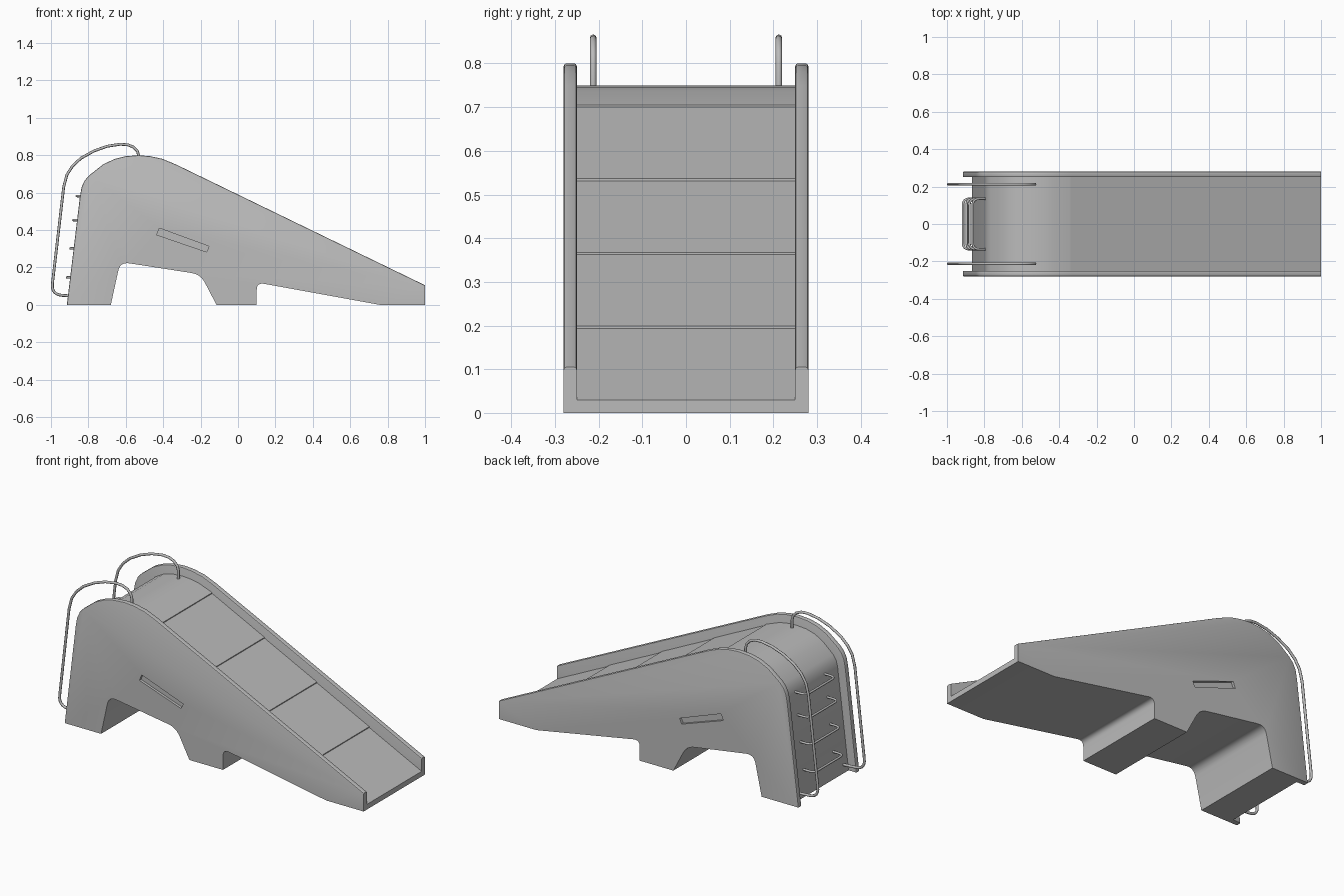
import bpy, bmesh
from mathutils import Vector

cube = bpy.data.objects.get("Cube")
if cube:
    bpy.data.objects.remove(cube)

grey = bpy.data.materials.new("plain_grey")
grey.use_nodes = True
grey.diffuse_color = (0.5, 0.5, 0.5, 1)
grey.node_tree.nodes["Principled BSDF"].inputs["Base Color"].default_value = (0.5, 0.5, 0.5, 1)

HALF_CORE, HALF_WIDTH, EDGE = 0.25, 0.28, 0.006


def add_object(name, data):
    obj = bpy.data.objects.new(name, data)
    bpy.context.collection.objects.link(obj)
    data.materials.append(grey)
    return obj


def activate(obj):
    bpy.ops.object.select_all(action='DESELECT')
    obj.select_set(True)
    bpy.context.view_layer.objects.active = obj


def fillet(a, corner, b, cut, steps=6):
    """Rounded corner between the directions to a and b."""
    a, c, b = Vector(a), Vector(corner), Vector(b)
    p, q = c + (a - c).normalized() * cut, c + (b - c).normalized() * cut
    ts = [i / steps for i in range(steps + 1)]
    return [tuple(p * (1 - t) ** 2 + c * 2 * t * (1 - t) + q * t * t) for t in ts]


def extrude_profile(name, profile, y0, y1, rim=0):
    """Prism of an x-z outline; the first rim outline edges are bevelled."""
    bm = bmesh.new()
    face = bm.faces.new([bm.verts.new((x, y0, z)) for x, z in profile])
    grown = bmesh.ops.extrude_face_region(bm, geom=[face])["geom"]
    bmesh.ops.translate(bm, vec=(0, y1 - y0, 0),
                        verts=[v for v in grown if isinstance(v, bmesh.types.BMVert)])
    bmesh.ops.recalc_face_normals(bm, faces=bm.faces)
    if rim:
        keys = [(round(x, 5), round(z, 5)) for x, z in profile[:rim + 1]]
        key = lambda v: (round(v.co.x, 5), round(v.co.z, 5))
        edges = [e for e in bm.edges if key(e.verts[0]) != key(e.verts[1])
                 and all(key(v) in keys for v in e.verts)]
        bmesh.ops.bevel(bm, geom=edges, offset=EDGE, segments=2, profile=0.5,
                        affect='EDGES', clamp_overlap=True)
    mesh = bpy.data.meshes.new(name)
    bm.to_mesh(mesh)
    bm.free()
    return add_object(name, mesh)


def smooth(obj):
    activate(obj)
    bpy.ops.object.shade_smooth_by_angle(angle=0.6)


def tube(name, points, radius=0.0075):
    curve = bpy.data.curves.new(name, 'CURVE')
    curve.dimensions = '3D'
    curve.bevel_depth = radius
    curve.bevel_resolution = 2
    curve.use_fill_caps = True
    spline = curve.splines.new('POLY')
    spline.points.add(len(points) - 1)
    for point, co in zip(spline.points, points):
        point.co = (*co, 1)
    spline.use_smooth = True
    return add_object(name, curve)


# Underside with its two arches, running from the chute end to the ladder foot
underside = [(1, 0), (0.76, 0)]
underside += fillet((0.76, 0), (0.1, 0.12), (0.1, 0), 0.04)
underside += [(0.1, 0), (-0.115, 0)]
underside += fillet((-0.115, 0), (-0.2, 0.163), (-0.625, 0.23), 0.05)
underside += fillet((-0.2, 0.163), (-0.63, 0.23), (-0.68, 0), 0.05)
underside += [(-0.68, 0)]

# Side walls with rounded rims and a shallow slanted grip slot
rim = [(-0.915, 0), (-0.845, 0.58), (-0.836, 0.63), (-0.82, 0.665), (-0.795, 0.693),
       (-0.72, 0.752), (-0.66, 0.78), (-0.6, 0.795), (-0.53, 0.8), (-0.47, 0.795),
       (-0.405, 0.781), (-0.33, 0.75), (1, 0.105)]
slot = [(-0.42, 0.41), (-0.155, 0.313), (-0.168, 0.283), (-0.435, 0.375)]
for side, name in ((1, "left"), (-1, "right")):
    wall = extrude_profile(name + "_side_wall", rim + underside,
                           side * HALF_CORE, side * HALF_WIDTH, len(rim) - 1)
    cutter = extrude_profile("slot_cutter", slot, side * 0.265, side * 0.3)
    cut = wall.modifiers.new("grip_slot", 'BOOLEAN')
    cut.object, cut.solver = cutter, 'EXACT'
    activate(wall)
    bpy.ops.object.modifier_apply(modifier=cut.name)
    bpy.data.objects.remove(cutter)
    smooth(wall)

# Core: ladder face, curved platform and a chute of four lapped panels
core = [(-0.865, 0), (-0.795, 0.58), (-0.786, 0.615), (-0.765, 0.645), (-0.7, 0.702),
        (-0.65, 0.73), (-0.595, 0.745), (-0.53, 0.75), (-0.475, 0.746),
        (-0.425, 0.737), (-0.34, 0.705)]
PANELS, LAP = 4, 0.005
start, end = Vector((-0.34, 0.705)), Vector((1, 0.03))
for i in range(PANELS):
    a, b = start.lerp(end, i / PANELS), start.lerp(end, (i + 1) / PANELS)
    core += [(a.x, a.y - LAP), tuple(b)]
smooth(extrude_profile("slide_body", core + underside, -HALF_CORE, HALF_CORE))

# Hand rails looping from the platform down to the ladder foot
rail = [(-0.53, 0.74), (-0.53, 0.795), (-0.538, 0.822), (-0.56, 0.844), (-0.59, 0.856),
        (-0.63, 0.859), (-0.7, 0.848), (-0.77, 0.823), (-0.84, 0.784), (-0.885, 0.742),
        (-0.915, 0.695), (-0.932, 0.63)]
rail += fillet((-0.932, 0.63), (-0.999, 0.055), (-0.85, 0.045), 0.06)
rail += [(-0.85, 0.045)]
for side, name in ((1, "left"), (-1, "right")):
    tube(name + "_hand_rail", [(x, side * 0.2125, z) for x, z in rail])

# Ladder rungs: U-shaped bars set into the ladder face
for i, (x, z) in enumerate([(-0.914, 0.147), (-0.895, 0.302), (-0.88, 0.453), (-0.862, 0.582)]):
    inner = x + 0.09
    corner = fillet((inner, -0.135, z), (x, -0.135, z), (x, 0, z), 0.035)
    half = [(inner, -0.135, z)] + corner
    tube(f"ladder_rung_{i + 1}", half + [(px, -py, pz) for px, py, pz in reversed(half)], 0.0065)
